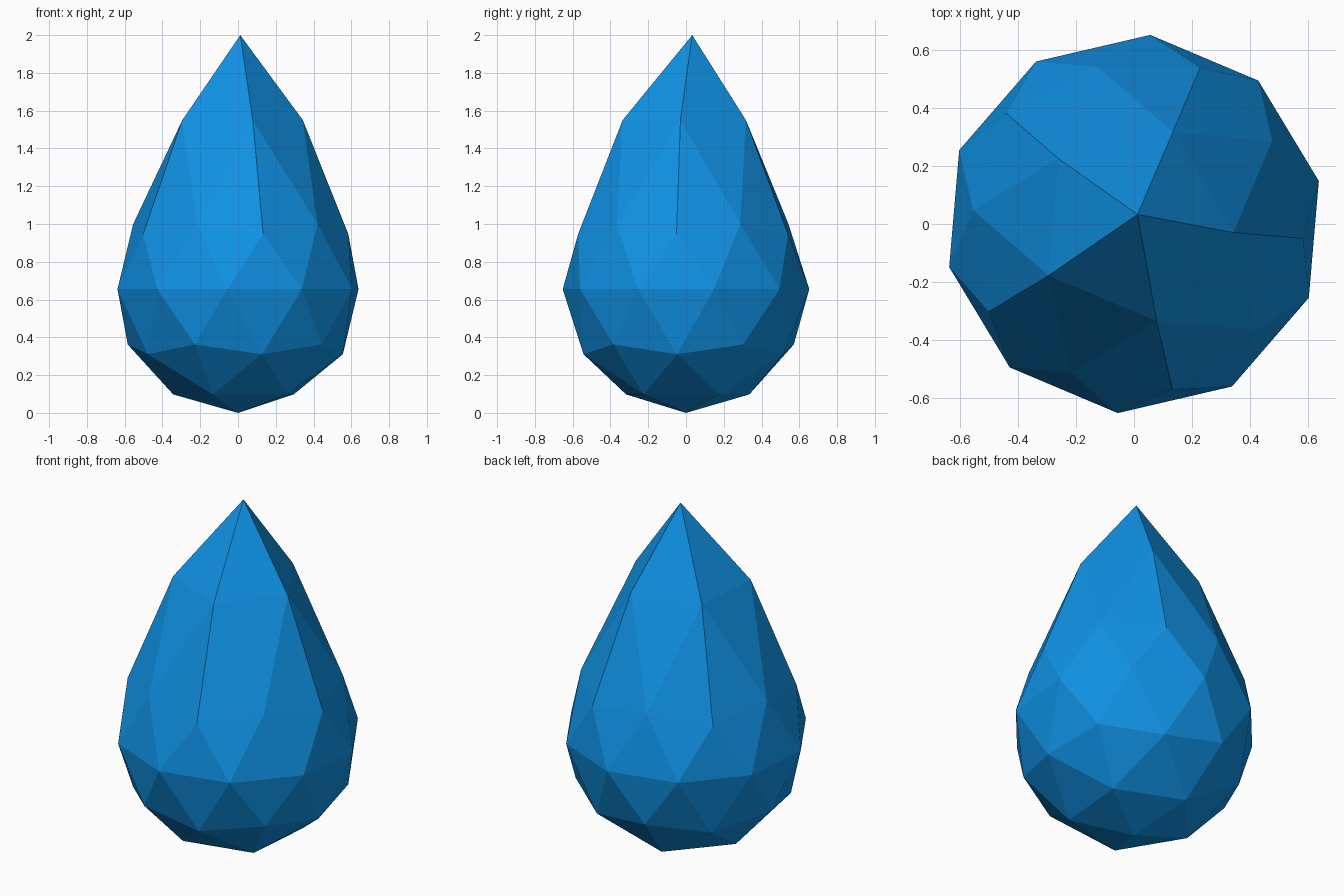
import bpy
import math
from mathutils import Matrix

if "Cube" in bpy.data.objects:
    bpy.data.objects.remove(bpy.data.objects["Cube"])

R = 0.655  # radius of the round lower half

# Droplet body: a low-poly sphere with its crown drawn up to a point
bpy.ops.mesh.primitive_ico_sphere_add(subdivisions=2, radius=R)
drop = bpy.context.object
drop.name = "water_drop"
mesh = drop.data
mesh.transform(Matrix.Translation((0, 0, R)) @ Matrix.Rotation(math.radians(-4.9), 4, 'Z'))

for v in mesh.vertices:
    if v.co.z > 1.28:            # tip, slightly off centre
        v.co = (0.012, 0.033, 2.0)
    elif v.co.z > 1.15:          # shoulder ring below the tip
        v.co.z = 1.55

# Flat blue surface
blue = bpy.data.materials.new("water_blue")
blue.diffuse_color = (0.005, 0.285, 0.775, 1)
blue.use_nodes = True
blue.node_tree.nodes["Principled BSDF"].inputs["Base Color"].default_value = blue.diffuse_color
mesh.materials.append(blue)
bpy.ops.object.shade_flat()
